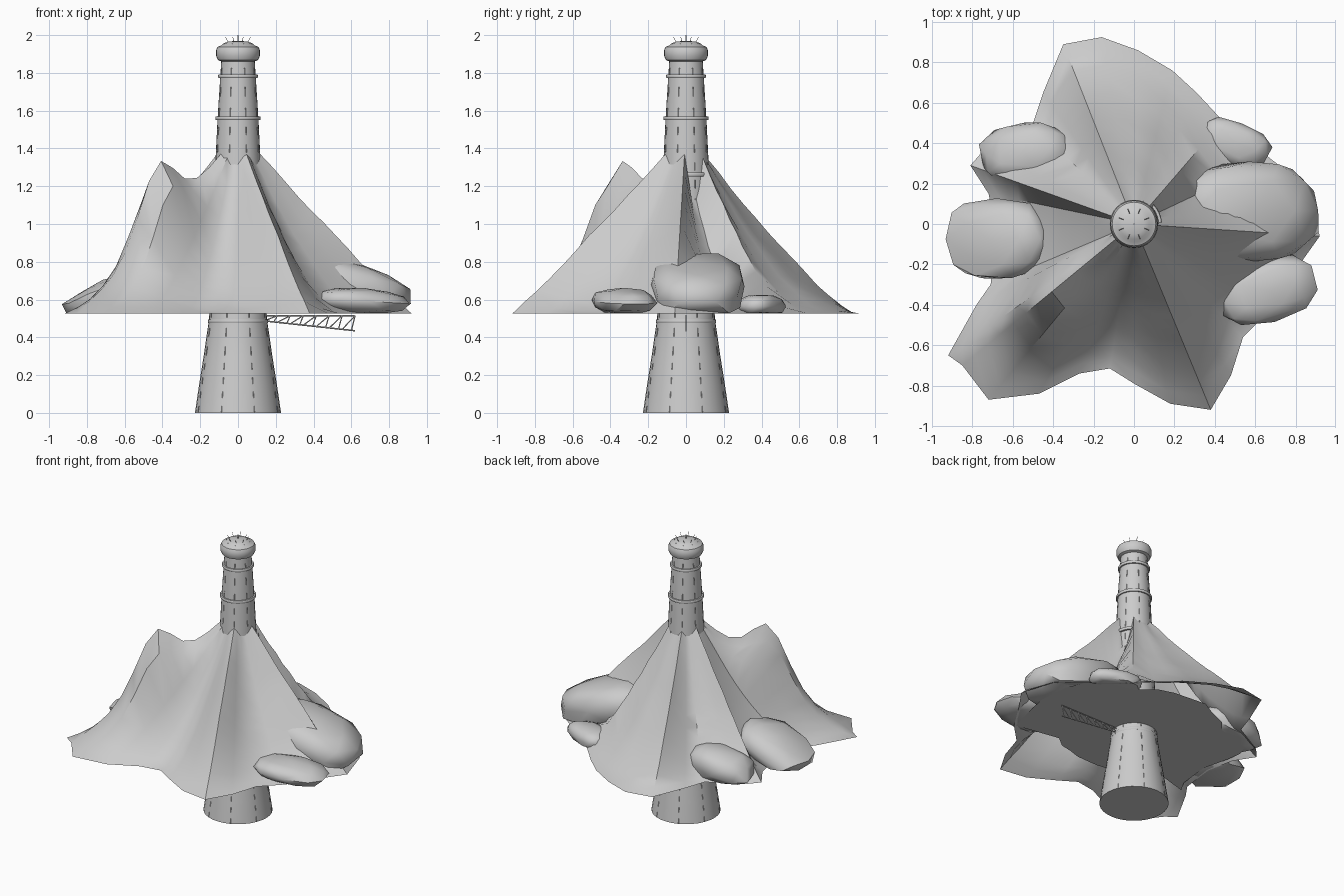
import bpy, bmesh, math, random
from math import sin, cos, pi, hypot, radians
from mathutils import Vector, Euler

random.seed(4)
if "Cube" in bpy.data.objects:
    bpy.data.objects.remove(bpy.data.objects["Cube"], do_unlink=True)

grey = bpy.data.materials.new("plain_grey")
grey.use_nodes = True
grey.diffuse_color = (0.6, 0.6, 0.6, 1)
grey.node_tree.nodes["Principled BSDF"].inputs["Base Color"].default_value = (0.6, 0.6, 0.6, 1)


def finish(bm, name, angle=35):
    mesh = bpy.data.meshes.new(name)
    bm.to_mesh(mesh)
    bm.free()
    mesh.materials.append(grey)
    ob = bpy.data.objects.new(name, mesh)
    bpy.context.collection.objects.link(ob)
    bpy.ops.object.select_all(action="DESELECT")
    ob.select_set(True)
    bpy.context.view_layer.objects.active = ob
    bpy.ops.object.shade_smooth_by_angle(angle=radians(angle))
    return ob


def lathe(name, profile, sides=32):
    bm = bmesh.new()
    rings = [[bm.verts.new((r * cos(2 * pi * i / sides), r * sin(2 * pi * i / sides), z))
              for i in range(sides)] for r, z in profile]
    for low, high in zip(rings, rings[1:]):
        for i in range(sides):
            j = (i + 1) % sides
            bm.faces.new((low[i], low[j], high[j], high[i]))
    bm.faces.new(rings[0][::-1])
    bm.faces.new(rings[-1])
    return finish(bm, name)


def add_rod(bm, a, b, radius, sides=6):
    a, b = Vector(a), Vector(b)
    turn = (b - a).to_track_quat("Z", "Y").to_matrix().to_4x4()
    turn.translation = (a + b) / 2
    bmesh.ops.create_cone(bm, cap_ends=True, segments=sides, radius1=radius, radius2=radius,
                          depth=(b - a).length, matrix=turn)


# Tower shaft, collars and cap
shaft = [(0.228, 0), (0.206, 0.15), (0.182, 0.3), (0.153, 0.5), (0.142, 0.8),
         (0.122, 1.28), (0.108, 1.56), (0.094, 1.78), (0.088, 1.87)]
lathe("tower_shaft", shaft)
for name, r, z in (("lower_collar", 0.16, 0.485), ("balcony_collar", 0.138, 1.262),
                   ("middle_collar", 0.12, 1.56), ("upper_collar", 0.106, 1.782)):
    lathe(name, [(r - 0.02, z - 0.01), (r - 0.003, z - 0.01), (r, z - 0.004),
                 (r, z + 0.004), (r - 0.003, z + 0.01), (r - 0.02, z + 0.01)])
lathe("tower_cap", [(0.086, 1.86), (0.106, 1.868), (0.116, 1.89), (0.116, 1.92), (0.108, 1.938),
                    (0.09, 1.945), (0.075, 1.957), (0.05, 1.966), (0.004, 1.97)])

# Eight thin broken ribs up the shaft, whiskers around the cap and a central mast
ribs, whiskers = bmesh.new(), bmesh.new()
for k in range(8):
    a = pi / 8 + k * pi / 4
    c, s = cos(a), sin(a)
    for (r, z), (q, w) in zip(shaft, shaft[1:]):
        dashes = max(1, round((w - z) / 0.09))
        for d in range(dashes):
            start, end = d / dashes, (d + 0.5) / dashes
            p, g = r + (q - r) * start, r + (q - r) * end
            add_rod(ribs, (p * c, p * s, z + 0.004 + (w - z) * start),
                    (g * c, g * s, z + (w - z) * end), 0.002, 4)
    add_rod(whiskers, (0.042 * c, 0.042 * s, 1.965), (0.08 * c, 0.08 * s, 1.954), 0.002, 4)
    add_rod(whiskers, (0.055 * c, 0.055 * s, 1.96), (0.072 * c, 0.072 * s, 1.99), 0.0015, 4)
add_rod(whiskers, (0, 0, 1.95), (0, 0, 2), 0.003)
finish(ribs, "shaft_ribs")
finish(whiskers, "cap_whiskers")

# Lattice boom below the mountain
boom = bmesh.new()
bays = 7
top = [Vector((0.14 + 0.48 * i / bays, 0, 0.515)) for i in range(bays + 1)]
low = [Vector((0.14 + 0.48 * i / bays, 0, 0.487 - 0.052 * i / bays)) for i in range(bays + 1)]
add_rod(boom, top[0], top[-1], 0.004)
add_rod(boom, low[0], low[-1], 0.004)
for i in range(bays):
    add_rod(boom, low[i], top[i + 1], 0.003)
    add_rod(boom, top[i + 1], low[i + 1] - Vector((0.02, 0, 0)), 0.003)
finish(boom, "lattice_boom")

# Mountain skin: rim points in order, each ridge (R), back ridge (B), slope (S), valley (V) or gully (G)
rim = [("S", -0.92, -0.65), ("R", -0.85, -0.70), ("S", -0.72, -0.87), ("S", -0.47, -0.84),
       ("V", -0.27, -0.74), ("V", -0.12, -0.715), ("V", 0, -0.79), ("S", 0.18, -0.89),
       ("R", 0.38, -0.92), ("S", 0.48, -0.75), ("V", 0.54, -0.56), ("V", 0.68, -0.42),
       ("S", 0.82, -0.2), ("R", 0.92, -0.06), ("G", 0.84, 0.2), ("G", 0.68, 0.32),
       ("B", 0.44, 0.51), ("V", 0.31, 0.65), ("V", 0.19, 0.76), ("V", 0.02, 0.86),
       ("V", -0.16, 0.925), ("B", -0.35, 0.89), ("V", -0.45, 0.65), ("V", -0.5, 0.5),
       ("S", -0.74, 0.37), ("R", -0.81, 0.29), ("V", -0.72, 0.15), ("V", -0.68, -0.05),
       ("V", -0.71, -0.3), ("S", -0.78, -0.4)]
kinds = {"R": (1.37, 1.05), "B": (1.35, 1.2), "S": (1.35, 1.3), "V": (1.32, 1.55), "G": (1.15, 1.9)}
shoulders = {0: 0.3, 1: 0.33, 2: 0.27, 29: 0.14}
base, steps = 0.525, 12
bm = bmesh.new()
spokes = []
for n, (kind, x, y) in enumerate(rim):
    peak, power = kinds[kind]
    reach = hypot(x, y)
    spoke = []
    for i in range(steps + 1):
        t = i / steps
        r = 0.118 + (reach - 0.118) * t
        z = base + (peak - base) * (1 - t) ** power
        z += shoulders.get(n, 0) * math.exp(-((t - 0.44) / 0.17) ** 2)
        if 0 < i < steps:
            z += random.uniform(-0.006, 0.006)
        spoke.append(bm.verts.new((x / reach * r, y / reach * r, z)))
    spokes.append(spoke)
for n, a in enumerate(spokes):
    b = spokes[(n + 1) % len(spokes)]
    for i in range(steps):
        bm.faces.new((a[i], a[i + 1], b[i + 1], b[i]))
finish(bm, "mountain_skin", 40)

# Rough floor closing the middle of the mountain
bm = bmesh.new()
floor = []
for kind, x, y in rim:
    reach = hypot(x, y)
    limit = 0.8 if abs(x) > abs(y) and y > -0.45 else 0.62 if y > 0 else 0.5
    k = min(limit / reach, 1) * random.uniform(0.93, 1)
    floor.append(bm.verts.new((x * k, y * k, base + 0.002)))
bm.faces.new(floor[::-1])
finish(bm, "mountain_floor")


# Boulders: rounded blocks, tilted and cut flat underneath
def boulder(name, centre, size, tilt):
    bm = bmesh.new()
    bmesh.ops.create_icosphere(bm, subdivisions=2, radius=1)
    turn = Euler([radians(d) for d in tilt]).to_matrix()
    for v in bm.verts:
        p = Vector([math.copysign(abs(c) ** 0.8, c) for c in v.co]) * random.uniform(0.92, 1.05)
        v.co = turn @ Vector([a * b for a, b in zip(p, size)]) + Vector(centre)
        v.co.z = max(v.co.z, base + 0.003)
    bmesh.ops.recalc_face_normals(bm, faces=bm.faces)
    finish(bm, name, 50)


boulder("large_left_boulder", (0.57, 0.065, 0.67), (0.36, 0.26, 0.14), (0, 15, 0))
boulder("front_left_boulder", (0.655, -0.33, 0.59), (0.25, 0.155, 0.07), (0, 3, 15))
boulder("back_left_boulder", (0.5, 0.4, 0.565), (0.18, 0.11, 0.065), (0, 0, -20))
boulder("back_right_boulder", (-0.53, 0.35, 0.6), (0.24, 0.15, 0.12), (-8, -10, 4))
boulder("front_right_boulder", (-0.68, -0.075, 0.61), (0.27, 0.21, 0.1), (0, -22, 0))
